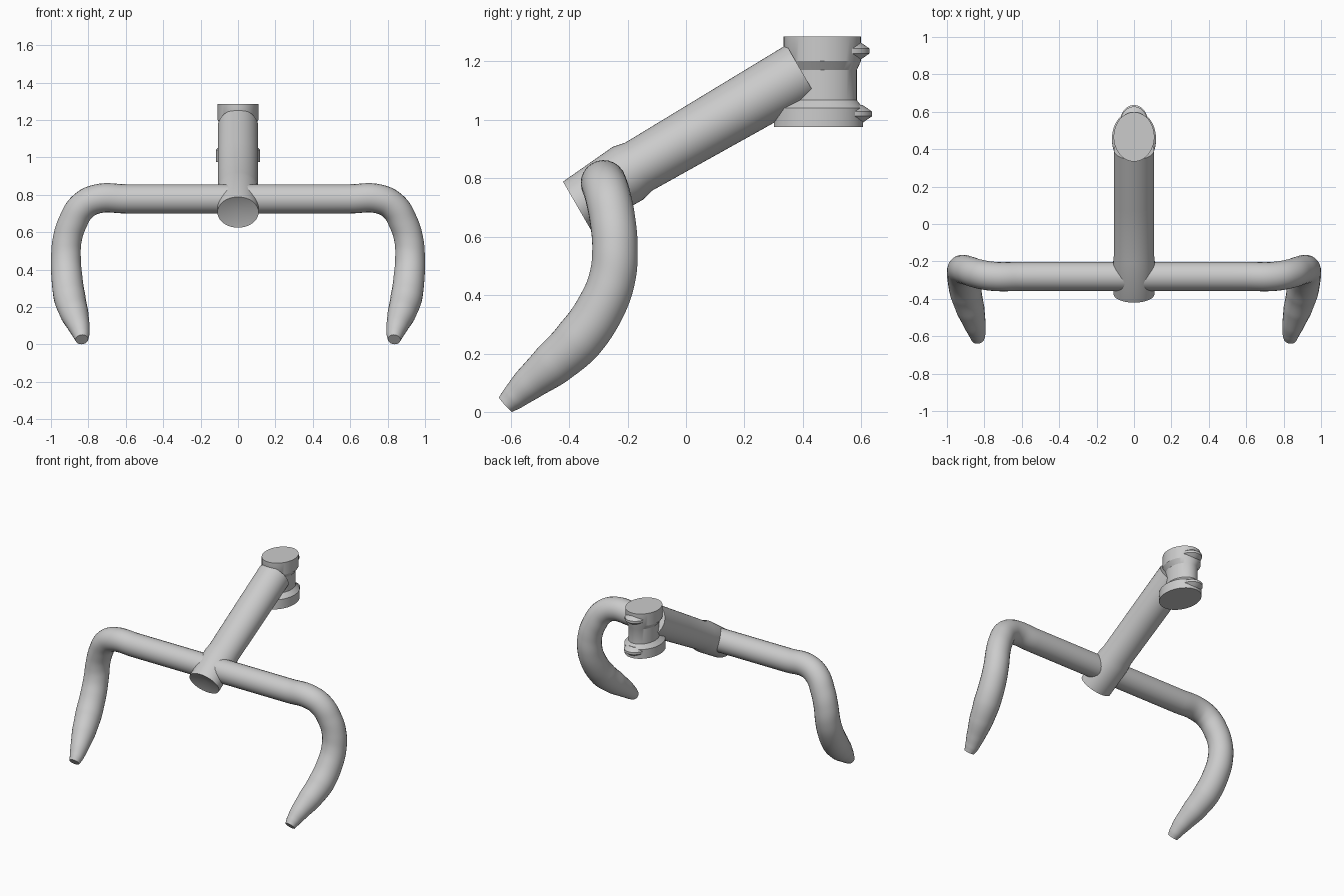
import bpy, bmesh, math
from mathutils import Vector

if "Cube" in bpy.data.objects:
    bpy.data.objects.remove(bpy.data.objects["Cube"])


def finish(ob, angle=30):
    bpy.ops.object.select_all(action='DESELECT')
    ob.select_set(True)
    bpy.context.view_layer.objects.active = ob
    if ob.type == 'CURVE':
        bpy.ops.object.convert(target='MESH')
        ob = bpy.context.view_layer.objects.active
    bpy.ops.object.shade_smooth_by_angle(angle=math.radians(angle))
    return ob


def loft(name, rings, v_axis, dish=None, sides=48):
    """Skin elliptical rings of (centre, x radius, v radius); dish is the start cap centre."""
    bm = bmesh.new()
    v_axis = Vector(v_axis)
    loops = []
    for centre, rx, rv in rings:
        loop = []
        for i in range(sides):
            a = 2 * math.pi * i / sides
            loop.append(bm.verts.new(Vector(centre) + Vector((rx * math.cos(a), 0, 0))
                                     + v_axis * rv * math.sin(a)))
        loops.append(loop)
    for a, b in zip(loops, loops[1:]):
        for i in range(sides):
            j = (i + 1) % sides
            bm.faces.new((a[i], a[j], b[j], b[i]))
    if dish is None:
        bm.faces.new(loops[0])
    else:
        c = bm.verts.new(dish)
        for i in range(sides):
            bm.faces.new((c, loops[0][i], loops[0][(i + 1) % sides]))
    bm.faces.new(loops[-1])
    bmesh.ops.recalc_face_normals(bm, faces=bm.faces)
    mesh = bpy.data.meshes.new(name)
    bm.to_mesh(mesh)
    bm.free()
    ob = bpy.data.objects.new(name, mesh)
    bpy.context.collection.objects.link(ob)
    return finish(ob)


# Drop handlebar: one swept tube, right half listed and mirrored
half = [  # x, y, z, radius
    (0.60, -0.28, 0.778, 0.078), (0.75, -0.28, 0.778, 0.078),
    (0.83, -0.267, 0.738, 0.078), (0.885, -0.25, 0.65, 0.078),
    (0.913, -0.243, 0.56, 0.078), (0.92, -0.252, 0.46, 0.080),
    (0.915, -0.29, 0.36, 0.083), (0.90, -0.365, 0.25, 0.085),
    (0.875, -0.455, 0.165, 0.076), (0.85, -0.54, 0.095, 0.058),
    (0.838, -0.59, 0.05, 0.044), (0.835, -0.617, 0.026, 0.034)]
points = [(-x, y, z, r) for x, y, z, r in reversed(half)] + half
curve = bpy.data.curves.new("handlebar", 'CURVE')
curve.dimensions = '3D'
curve.resolution_u = 8
curve.bevel_depth = 1.0
curve.bevel_resolution = 10
curve.use_fill_caps = True
spline = curve.splines.new('BEZIER')
spline.bezier_points.add(len(points) - 1)
for bp, (x, y, z, r) in zip(spline.bezier_points, points):
    bp.co = (x, y, z)
    bp.radius = r
    bp.handle_left_type = bp.handle_right_type = 'AUTO'
bar = bpy.data.objects.new("handlebar", curve)
bpy.context.collection.objects.link(bar)
finish(bar, 40)

# Stem: sloping tube with a slightly fuller front collar and a dished front face
along = Vector((0, math.cos(math.radians(30)), 0.5))
normal = Vector((0, -0.5, math.cos(math.radians(30))))


def on_stem(t, n):
    return along * t + normal * n


loft("stem", [(on_stem(t, n), rx, rn) for t, n, rx, rn in (
    (0.03, 0.798, 0.110, 0.095), (0.236, 0.807, 0.111, 0.104),
    (0.28, 0.808, 0.107, 0.094), (0.60, 0.809, 0.108, 0.100),
    (0.925, 0.810, 0.108, 0.106))], normal, dish=on_stem(0.05, 0.798))

# Steerer clamp: two collars joined by a narrower waist
loft("steerer_clamp", [((0, y, z), rx, ry) for z, y, rx, ry in (
    (0.975, 0.453, 0.118, 0.153), (1.04, 0.455, 0.118, 0.151),
    (1.067, 0.466, 0.088, 0.118), (1.17, 0.466, 0.088, 0.118),
    (1.20, 0.466, 0.109, 0.132), (1.285, 0.466, 0.109, 0.132))], (0, 1, 0))

# Clamp lugs: tapered crescents at the back of each collar
for name, z, y in (("upper_lug", 1.235, 0.545), ("lower_lug", 1.02, 0.553)):
    loft(name, [((0, y, z + dz), 0.072 * s, 0.083 * s) for dz, s in (
        (-0.03, 0.62), (-0.008, 1.0), (0.008, 1.0), (0.03, 0.62))], (0, 1, 0))
